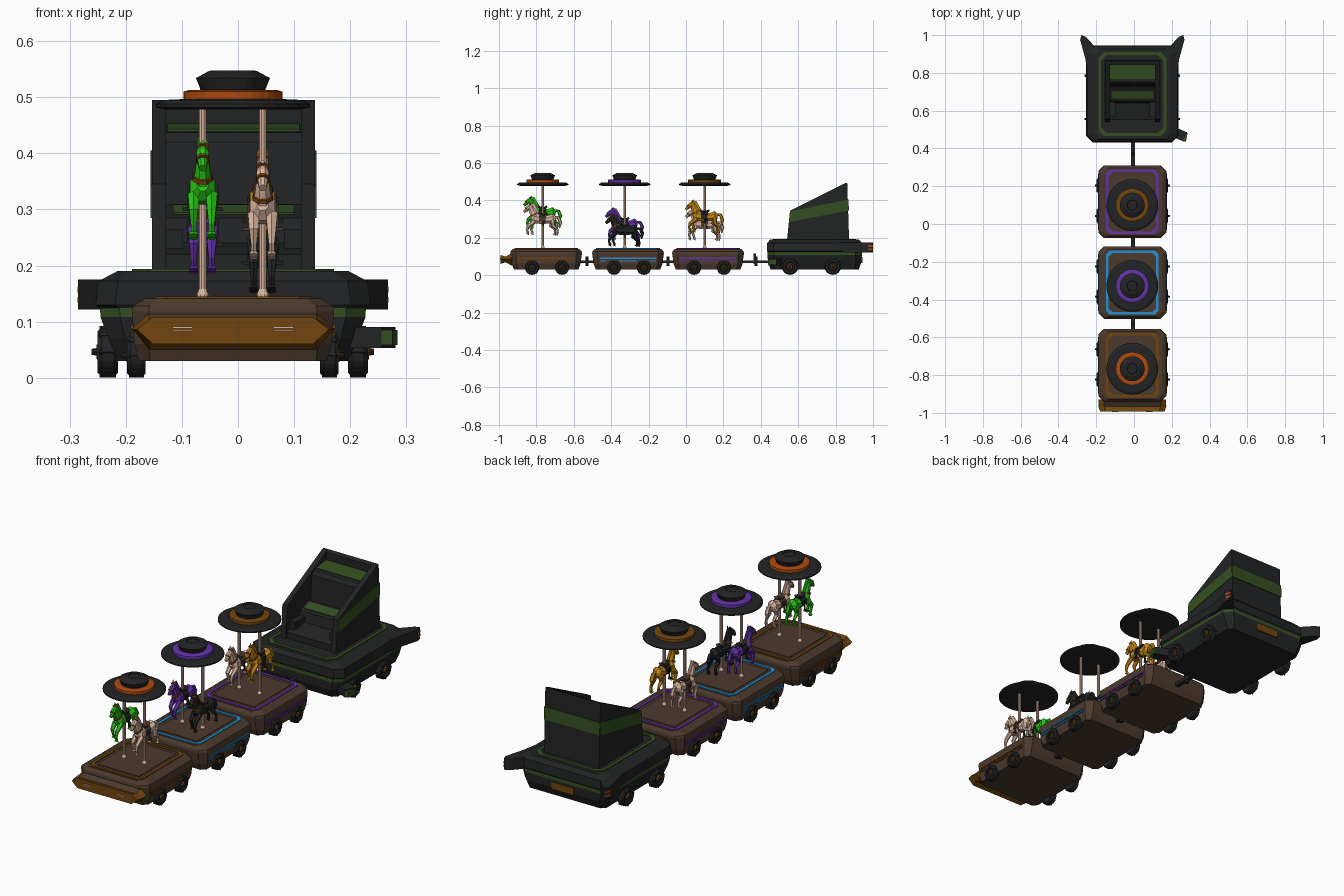
import bpy, bmesh, math
from mathutils import Vector

if "Cube" in bpy.data.objects:
    bpy.data.objects.remove(bpy.data.objects["Cube"])

CX = -0.009  # shared centre line of the vehicles


def lin(c):
    return c / 12.92 if c <= 0.04045 else ((c + 0.055) / 1.055) ** 2.4


MATS = {}
for nm, hx in dict(brown='4C3A2D', black='222324', dark_green='334F20', amber='71450F', orange='AE4A10',
                   purple='6432A8', blue='2492D6', bright_green='2AC414', cream='D9B5A0', gold='C98C14').items():
    m = bpy.data.materials.new(nm)
    m.diffuse_color = [lin(int(hx[i:i + 2], 16) / 255) for i in (0, 2, 4)] + [1]
    m.use_nodes = True
    m.node_tree.nodes["Principled BSDF"].inputs["Base Color"].default_value = m.diffuse_color
    MATS[nm] = m


def finish(name, bm, colors, loc=(0, 0, 0)):
    bmesh.ops.recalc_face_normals(bm, faces=bm.faces)
    me = bpy.data.meshes.new(name)
    bm.to_mesh(me)
    bm.free()
    for c in colors:
        me.materials.append(MATS[c])
    ob = bpy.data.objects.new(name, me)
    ob.location = loc
    bpy.context.collection.objects.link(ob)
    return ob


def loft(bm, rings, mi=0, cap=True):
    vs = [[bm.verts.new(p) for p in r] for r in rings]
    n = len(vs[0])
    fs = []
    for a, b in zip(vs, vs[1:]):
        for i in range(n):
            fs.append(bm.faces.new((a[i], a[(i + 1) % n], b[(i + 1) % n], b[i])))
    if cap:
        fs += [bm.faces.new(vs[0]), bm.faces.new(vs[-1])]
    for f in fs:
        f.material_index = mi
    return fs


def prism(bm, poly, a, b, axis='x', mi=0):
    put = {'x': lambda p, t: (t, p[0], p[1]), 'y': lambda p, t: (p[0], t, p[1]), 'z': lambda p, t: (p[0], p[1], t)}[axis]
    return loft(bm, [[put(p, t) for p in poly] for t in (a, b)], mi)


def box(bm, x0, x1, y0, y1, z0, z1, mi=0):
    return prism(bm, [(x0, y0), (x1, y0), (x1, y1), (x0, y1)], z0, z1, 'z', mi)


def octo(hx, hy, z, c):
    q = [(hx, hy - c), (hx - c, hy), (c - hx, hy), (-hx, hy - c), (-hx, c - hy), (c - hx, -hy), (hx - c, -hy), (hx, c - hy)]
    return [(x, y, z) for x, y in q]


def lathe(bm, prof, n, c=(0, 0, 0), axis='z', mi=0):
    rings = []
    for r, h in prof:
        ring = []
        for i in range(n):
            u, v = r * math.cos(math.tau * i / n), r * math.sin(math.tau * i / n)
            p = (u, v, h) if axis == 'z' else (h, u, v)
            ring.append(Vector(c) + Vector(p))
        rings.append(ring)
    return loft(bm, rings, mi)


def tube(bm, pts, mi=0, x=0.0, n=8):
    # pts are (y, z, half width, half depth) along a path in the side plane
    P = [Vector((x, p[0], p[1])) for p in pts]
    rings = []
    for i, p in enumerate(pts):
        t = (P[min(i + 1, len(P) - 1)] - P[max(i - 1, 0)]).normalized()
        s = Vector((0, -t.z, t.y))
        rings.append([P[i] + Vector((p[2] * math.cos(math.tau * (k + .5) / n), 0, 0))
                      + s * p[-1] * math.sin(math.tau * (k + .5) / n) for k in range(n)])
    loft(bm, rings, mi)


def trim(name, hx, hy, z, w, c, color, loc):
    bm = bmesh.new()
    o, i = octo(hx, hy, z, c), octo(hx - w, hy - w, z, c)
    up = lambda r: [(p[0], p[1], p[2] + 0.004) for p in r]
    loft(bm, [o, up(o), up(i), i, o], 0, False)
    bmesh.ops.remove_doubles(bm, verts=bm.verts, dist=1e-5)
    finish(name, bm, [color], loc)


def wheel(name, x, y, r, w):
    bm = bmesh.new()
    s = 1 if x > 0 else -1
    prof = [(.3 * r, -w), (.85 * r, -w), (r, -.6 * w), (r, .6 * w), (.85 * r, w), (.6 * r, w), (.52 * r, .6 * w), (.1 * r, .6 * w)]
    lathe(bm, [(a, b * s) for a, b in prof], 16, axis='x')
    lathe(bm, [(.36 * r, .5 * w * s), (.3 * r, 1.1 * w * s)], 8, axis='x', mi=1)
    lathe(bm, [(.16 * r, w * s), (.12 * r, 1.6 * w * s)], 8, axis='x')
    for k in range(8):  # tyre treads
        a = math.tau * k / 8
        lathe(bm, [(.12 * r, -.8 * w), (.12 * r, .8 * w)], 4, (0, .93 * r * math.cos(a), .93 * r * math.sin(a)), 'x')
    finish(name, bm, ['black', 'amber'], (CX + x, y, r * 1.05))


def horse(name, x, y, z, coat, tack, hair):
    bm = bmesh.new()
    # barrel, neck and head
    tube(bm, [(-.06, .012, .011, .014), (-.046, .007, .024, .028), (-.01, 0, .025, .026),
              (.03, 0, .022, .023), (.055, .006, .024, .027), (.07, .004, .011, .013)])
    tube(bm, [(-.036, .008, .02, .026), (-.054, .04, .014, .02), (-.066, .07, .011, .014)])
    tube(bm, [(-.056, .076, .009, .011), (-.076, .064, .012, .014), (-.09, .05, .009, .01), (-.101, .04, .007, .008)])
    for s in (-1, 1):
        tube(bm, [(-.06, .078, .004), (-.058, .094, .001)], 0, s * .008, 5)
        d = .012 if s > 0 else 0
        tube(bm, [(-.043, -.008, .012), (-.066 - d, -.035, .009), (-.06 - d * 2, -.058, .006),
                  (-.054 - d * 2, -.072, .006), (-.058 - d * 2, -.08, .009)], 0, s * .016, 6)
        tube(bm, [(.054, -.004, .014), (.044 + d, -.034, .01), (.066 + d, -.054, .006),
                  (.066 + d, -.074, .006), (.06 + d, -.083, .009)], 0, s * .016, 6)
        box(bm, s * .026 - .002, s * .026 + .002, -.004, .004, -.03, .01, 1)  # stirrup
        box(bm, s * .03 - .006, s * .03 + .006, -.007, .007, -.036, -.03, 1)
    # mane and tail
    tube(bm, [(-.018, .026, .004, .006), (-.036, .052, .006, .01), (-.05, .078, .005, .009), (-.068, .086, .003, .004)], 2)
    tube(bm, [(.064, .014, .005), (.084, .01, .009), (.095, -.015, .01), (.09, -.045, .003)], 2, n=6)
    # saddle, girth and bridle
    tube(bm, [(-.02, .004, .0262, .0275), (.016, .002, .0255, .027)], 1)
    tube(bm, [(-.024, .036, .01, .006), (-.014, .027, .018, .008), (.01, .026, .018, .008), (.024, .036, .013, .006)], 1)
    tube(bm, [(-.084, .0565, .0125, .0145), (-.088, .053, .012, .014)], 3)
    tube(bm, [(-.062, .083, .0112, .004), (-.07, .078, .0125, .006)], 3)
    tube(bm, [(-.048, .022, .0195, .026), (-.051, .028, .018, .0245)], 3)
    finish(name, bm, [coat, tack, hair, 'amber'], (x, y, z))


def cart(tag, yc, deck, canopy, left, right):
    bm = bmesh.new()  # hull
    loft(bm, [octo(.168, .172, .03, .02), octo(.176, .184, .06, .025), octo(.18, .192, .118, .03),
              octo(.178, .19, .128, .03), octo(.156, .178, .141, .025)])
    box(bm, -.11, .11, -.14, .14, .14, .144)
    finish(tag + '_cart_body', bm, ['brown'], (CX, yc, 0))
    trim(tag + '_deck_trim', .138, .17, .141, .013, .02, deck, (CX, yc, 0))
    bm = bmesh.new()  # side stripes
    for s in (-1, 1):
        for y0, y1 in ((-.15, -.115), (-.045, .045), (.115, .15)):
            box(bm, s * .174, s * .182, y0, y1, .074, .08)
        box(bm, s * .174, s * .1825, -.15, .15, .088, .094)
    finish(tag + '_side_stripes', bm, [deck], (CX, yc, 0))
    for s in (-1, 1):
        for j, dy in enumerate((-.075, .085)):
            wheel(f'{tag}_wheel', s * .172, yc + dy, .038, .0165)
    py = yc - .018
    bm = bmesh.new()  # canopy
    lathe(bm, [(.12, .478), (.137, .482), (.137, .488), (.125, .495), (.08, .497)], 32)
    lathe(bm, [(.084, .492), (.088, .496), (.088, .51), (.078, .513)], 32, mi=1)
    lathe(bm, [(.06, .51), (.058, .514), (.066, .534), (.042, .547), (.028, .548), (.026, .543)], 32)
    finish(tag + '_canopy', bm, ['black', canopy], (CX, py, 0))
    for x, (coat, z, tack, hair) in ((-.063, left), (.044, right)):
        bm = bmesh.new()  # pole with foot
        lathe(bm, [(.011, .143), (.011, .148), (.007, .158), (.007, .482)], 10)
        finish(tag + '_pole', bm, ['cream'], (x, py, 0))
        horse(f'{tag}_{coat}_horse', x, py, z, coat, tack, hair)


cart('front', -.748, 'amber', 'orange', ('bright_green', .333, 'black', 'bright_green'), ('cream', .298, 'brown', 'cream'))
cart('middle', -.31, 'blue', 'purple', ('purple', .272, 'black', 'purple'), ('black', .238, 'black', 'black'))
cart('rear', .118, 'purple', 'amber', ('cream', .27, 'brown', 'cream'), ('gold', .312, 'black', 'gold'))

# front bumper with slatted lamps
bm = bmesh.new()
loft(bm, [[(x * w, y, z) for x, z in ((-.18, .086), (-.15, b), (.15, b), (.18, .086), (.15, t), (-.15, t))]
          for y, w, b, t in ((-.93, .99, .05, .118), (-.965, 1, .07, .1), (-.992, .95, .06, .108))])
for f in bm.faces:
    f.normal_update()
    c = f.calc_center_median()
    f.material_index = 0 if c.z > .1 and c.y > -.975 else 1
for s in (-1, 1):
    for z in (.082, .088):
        box(bm, s * .09 - .018, s * .09 + .018, -.995, -.99, z, z + .003, 2)
finish('front_bumper', bm, ['brown', 'amber', 'cream'], (CX, 0, 0))

# couplings
bm = bmesh.new()
for y0, y1 in ((-.57, -.49), (-.13, -.06), (.30, .45)):
    box(bm, -.01, .01, y0, y1, .065, .08)
    lathe(bm, [(.008, .05), (.008, .1)], 8, (0, (y0 + y1) / 2, 0))
box(bm, -.006, .006, .36, .375, .06, .115)
finish('couplings', bm, ['black'], (CX + .004, 0, 0))

# throne truck hull with green waist band
TY = .688
bm = bmesh.new()
loft(bm, [octo(.205, .235, .03, .02), octo(.222, .25, .07, .03), octo(.236, .252, .108, .035), octo(.237, .252, .124, .035),
          octo(.245, .256, .13, .035), octo(.24, .254, .172, .035), octo(.206, .238, .19, .03)])
for f in bm.faces:
    if .11 < f.calc_center_median().z < .122:
        f.material_index = 1
finish('truck_body', bm, ['black', 'dark_green'], (CX, TY, 0))
trim('truck_deck_trim', .18, .222, .19, .015, .03, 'dark_green', (CX, TY, 0))
for s in (-1, 1):
    for y in (.556, .785):
        wheel('truck_wheel', s * .223, y, .044, .018)

# rear corner fins with lamps
bm = bmesh.new()
for s in (-1, 1):
    prism(bm, [(s * .235, .8), (s * .25, .88), (s * .276, .975), (s * .268, 1.0), (s * .245, .99), (s * .19, .93)], .122, .175, 'z')
    for z in (.134, .152):
        prism(bm, [(s * .277, .972), (s * .27, 1.0), (s * .266, 1.0), (s * .273, .972)], z, z + .01, 'z', 1)
finish('rear_fins', bm, ['black', 'orange'], (CX, 0, 0))

# side exhaust box and rear plate
bm = bmesh.new()
prism(bm, [(.2, .465), (.265, .44), (.29, .485), (.22, .515)], .053, .09, 'z')
prism(bm, [(.265, .438), (.284, .438), (.293, .48), (.272, .488)], .058, .085, 'z', 1)
box(bm, -.06, .06, .925, .943, .065, .098, 2)
finish('truck_fittings', bm, ['black', 'dark_green', 'amber'], (CX, 0, 0))

# throne cabin: side walls, back wall, seat and head panel
bm = bmesh.new()
wall = [(.54, .187), (.556, .345), (.85, .492), (.862, .495), (.872, .187)]
band = [(.551, .285), (.5565, .342), (.8655, .405), (.8675, .345)]
for s in (-1, 1):
    prism(bm, wall, s * .12, s * .145)
    prism(bm, band, s * .144, s * .148, mi=1)
prism(bm, [(.845, .187), (.845, .488), (.862, .495), (.872, .187)], -.13, .13)
prism(bm, [(.862, .345), (.862, .405), (.869, .405), (.871, .345)], -.147, .147, mi=1)
prism(bm, [(.55, .187), (.55, .22), (.64, .24), (.65, .285), (.715, .31), (.74, .187)], -.125, .125)
prism(bm, [(.72, .187), (.738, .42), (.752, .437), (.85, .45), (.86, .187)], -.125, .125)
prism(bm, [(.665, .29), (.664, .2945), (.702, .309), (.703, .304)], -.108, .108, mi=1)
prism(bm, [(.768, .438), (.768, .443), (.842, .453), (.842, .448)], -.118, .118, mi=1)
box(bm, -.12, -.09, .57, .65, .23, .265)
box(bm, .09, .12, .57, .65, .23, .265)
finish('throne_cabin', bm, ['black', 'dark_green'], (CX + .001, 0, 0))
